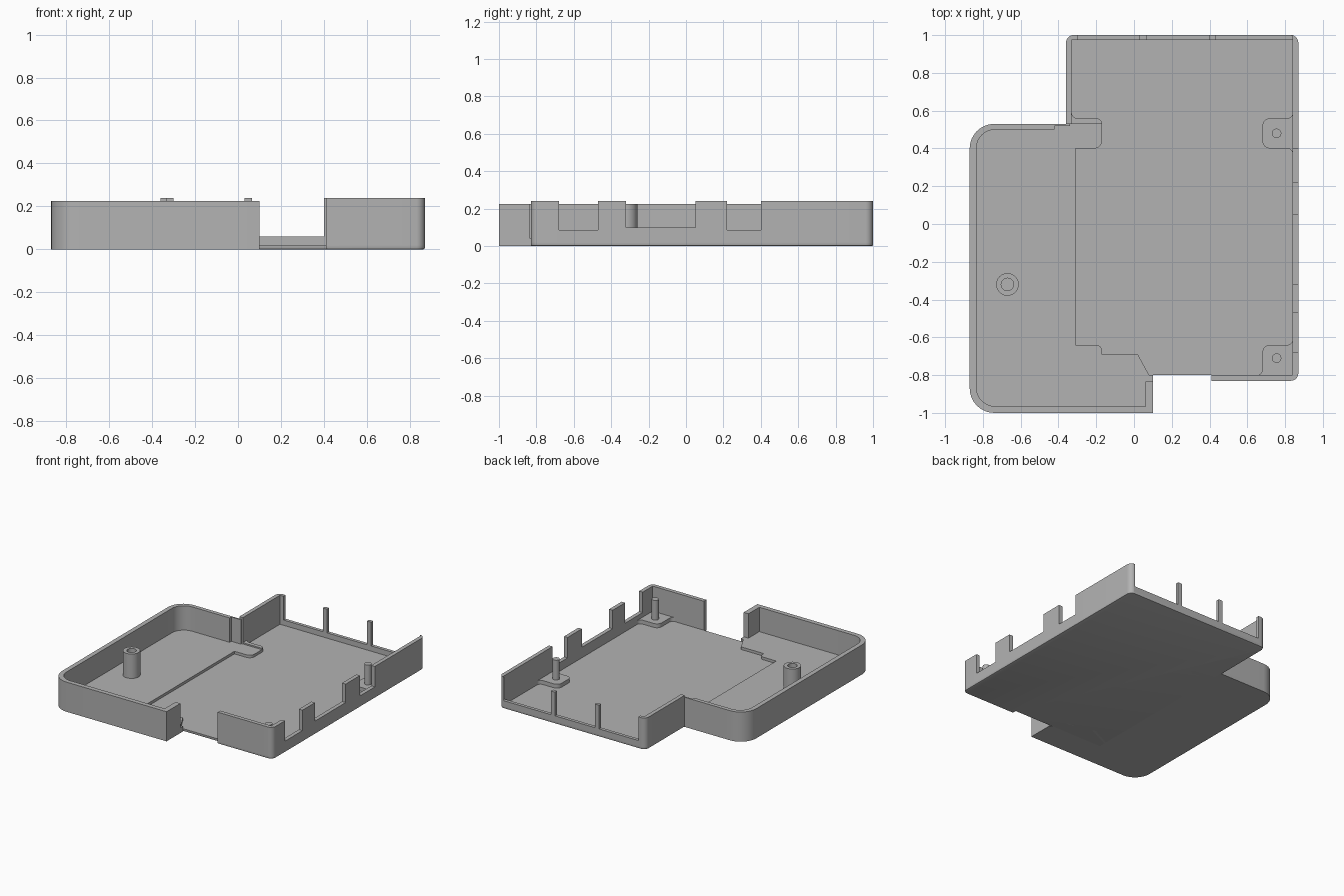
import bpy, bmesh, math
from mathutils import Vector

cube = bpy.data.objects.get("Cube")
if cube:
    bpy.data.objects.remove(cube, do_unlink=True)

grey = bpy.data.materials.new("plain grey")
grey.use_nodes = True
colour = (0.45, 0.45, 0.45, 1)
grey.diffuse_color = colour
grey.node_tree.nodes["Principled BSDF"].inputs["Base Color"].default_value = colour


def finish(name, bm):
    bmesh.ops.recalc_face_normals(bm, faces=bm.faces[:])
    mesh = bpy.data.meshes.new(name)
    bm.to_mesh(mesh)
    bm.free()
    mesh.materials.append(grey)
    ob = bpy.data.objects.new(name, mesh)
    bpy.context.collection.objects.link(ob)
    bpy.ops.object.select_all(action='DESELECT')
    ob.select_set(True)
    bpy.context.view_layer.objects.active = ob
    bpy.ops.object.shade_smooth_by_angle(angle=math.radians(30))
    return ob


def rounded(points, steps=8):
    """Outline from (x, y) or (x, y, radius); rounded corners are right angles."""
    out = []
    for i, pt in enumerate(points):
        p = Vector(pt[:2])
        if len(pt) == 2:
            out.append(p)
            continue
        r = pt[2]
        u = (Vector(points[i - 1][:2]) - p).normalized()
        v = (Vector(points[(i + 1) % len(points)][:2]) - p).normalized()
        for k in range(steps + 1):
            t = math.pi / 2 * k / steps
            out.append(p + r * (u + v - v * math.cos(t) - u * math.sin(t)))
    return out


def prism(name, points, z0, z1, chamfer=0):
    bm = bmesh.new()
    base = bm.faces.new([bm.verts.new((p.x, p.y, z0)) for p in rounded(points)])
    top = bmesh.ops.extrude_face_region(bm, geom=[base], use_keep_orig=True)["geom"]
    for v in top:
        if isinstance(v, bmesh.types.BMVert):
            v.co.z = z1
    if chamfer:
        rim = [e for e in bm.edges if all(v.co.z == z0 for v in e.verts)]
        bmesh.ops.bevel(bm, geom=rim, offset=chamfer, segments=2, profile=0.5, affect='EDGES')
    return finish(name, bm)


def box(name, x0, x1, y0, y1, z0, z1):
    return prism(name, [(x0, y0), (x1, y0), (x1, y1), (x0, y1)], z0, z1)


def lathe(name, centre, profile, sides=32):
    bm = bmesh.new()
    vs = [bm.verts.new((centre[0] + r, centre[1], z)) for r, z in profile]
    es = [bm.edges.new(pair) for pair in zip(vs, vs[1:])]
    bmesh.ops.spin(bm, geom=vs + es, cent=(*centre, 0), axis=(0, 0, 1),
                   angle=math.tau, steps=sides, use_merge=True)
    bmesh.ops.remove_doubles(bm, verts=bm.verts[:], dist=1e-5)
    return finish(name, bm)


FLOOR, SIDE_FLOOR, PAD = 0.02, 0.04, 0.05
TALL, SIDE_TALL, SILL = 0.24, 0.225, 0.06

# Floors
prism("main_floor", [(-0.36, -0.80), (0.41, -0.80), (0.41, -0.83), (0.87, -0.83, 0.04),
                     (0.87, 1.0, 0.04), (-0.36, 1.0, 0.04)], 0, FLOOR, 0.008)
prism("side_floor", [(-0.87, -1.0, 0.13), (0.10, -1.0), (0.10, -0.80), (0.08, -0.80),
                     (0.02, -0.69), (-0.17, -0.69), (-0.17, -0.64, 0.03), (-0.31, -0.64),
                     (-0.31, 0.40), (-0.17, 0.40, 0.04), (-0.17, 0.53), (-0.87, 0.53, 0.13)],
      0, SIDE_FLOOR)

# Side compartment wall
prism("side_wall", [(0.10, -0.835), (0.10, -1.0), (-0.87, -1.0, 0.13), (-0.87, 0.53, 0.13),
                    (-0.34, 0.53), (-0.34, 0.52), (-0.42, 0.52), (-0.42, 0.50),
                    (-0.835, 0.50, 0.1), (-0.835, -0.965, 0.1), (0.06, -0.965),
                    (0.06, -0.835)], SIDE_FLOOR - 0.01, SIDE_TALL)

# Main tray walls, corner by corner
low = FLOOR - 0.005
prism("front_corner_wall", [(0.41, -0.83), (0.87, -0.83, 0.04), (0.87, -0.68), (0.84, -0.68),
                            (0.84, -0.80), (0.41, -0.80)], low, TALL)
prism("back_corner_wall", [(0.87, 0.40), (0.87, 1.0, 0.04), (0.84, 1.0), (0.84, 0.40)],
      low, TALL)
prism("back_left_wall", [(-0.36, 0.53), (-0.33, 0.53), (-0.33, 0.975), (-0.30, 0.975),
                         (-0.30, 1.0), (-0.36, 1.0, 0.04)], low, TALL)

# Notched long wall: sills and teeth
for i, (y0, y1, top) in enumerate([(-0.68, -0.47, 0.085), (-0.47, -0.32, TALL),
                                   (-0.32, 0.05, 0.10), (0.05, 0.22, TALL),
                                   (0.22, 0.40, 0.085)]):
    box(f"notched_wall_{i + 1}", 0.84, 0.87, y0, y1, low, top)

# Back sill and ribs
box("back_sill", -0.30, 0.84, 0.975, 1.0, low, SILL)
for i, x in enumerate((0.03, 0.40)):
    box(f"back_rib_{i + 1}", x, x + 0.035, 0.975, 1.0, SILL - 0.01, TALL)

# Corner pads
prism("back_right_pad", [(0.85, 0.59), (0.84, 0.59), (0.84, 0.56, 0.029), (0.68, 0.56, 0.04),
                         (0.68, 0.40, 0.04), (0.84, 0.40, 0.029), (0.84, 0.37), (0.85, 0.37)],
      low, PAD)
prism("front_right_pad", [(0.85, -0.61), (0.84, -0.61), (0.84, -0.64, 0.029),
                          (0.68, -0.64, 0.04), (0.68, -0.80, 0.029), (0.65, -0.80),
                          (0.65, -0.81), (0.85, -0.81)], low, PAD)
prism("back_left_pad", [(-0.34, 0.53), (-0.17, 0.53), (-0.17, 0.56, 0.029),
                        (-0.33, 0.56, 0.029), (-0.33, 0.59), (-0.34, 0.59)], low, PAD)

# Pins and hollow screw post
for name, y in (("back_pin", 0.48), ("front_pin", -0.71)):
    lathe(name, (0.755, y), [(0.025, PAD - 0.01), (0.025, 0.2), (0, 0.2)])
lathe("screw_post", (-0.67, -0.32), [(0.06, SIDE_FLOOR - 0.01), (0.06, SIDE_TALL),
                                     (0.033, SIDE_TALL), (0.033, SIDE_FLOOR - 0.01)])
